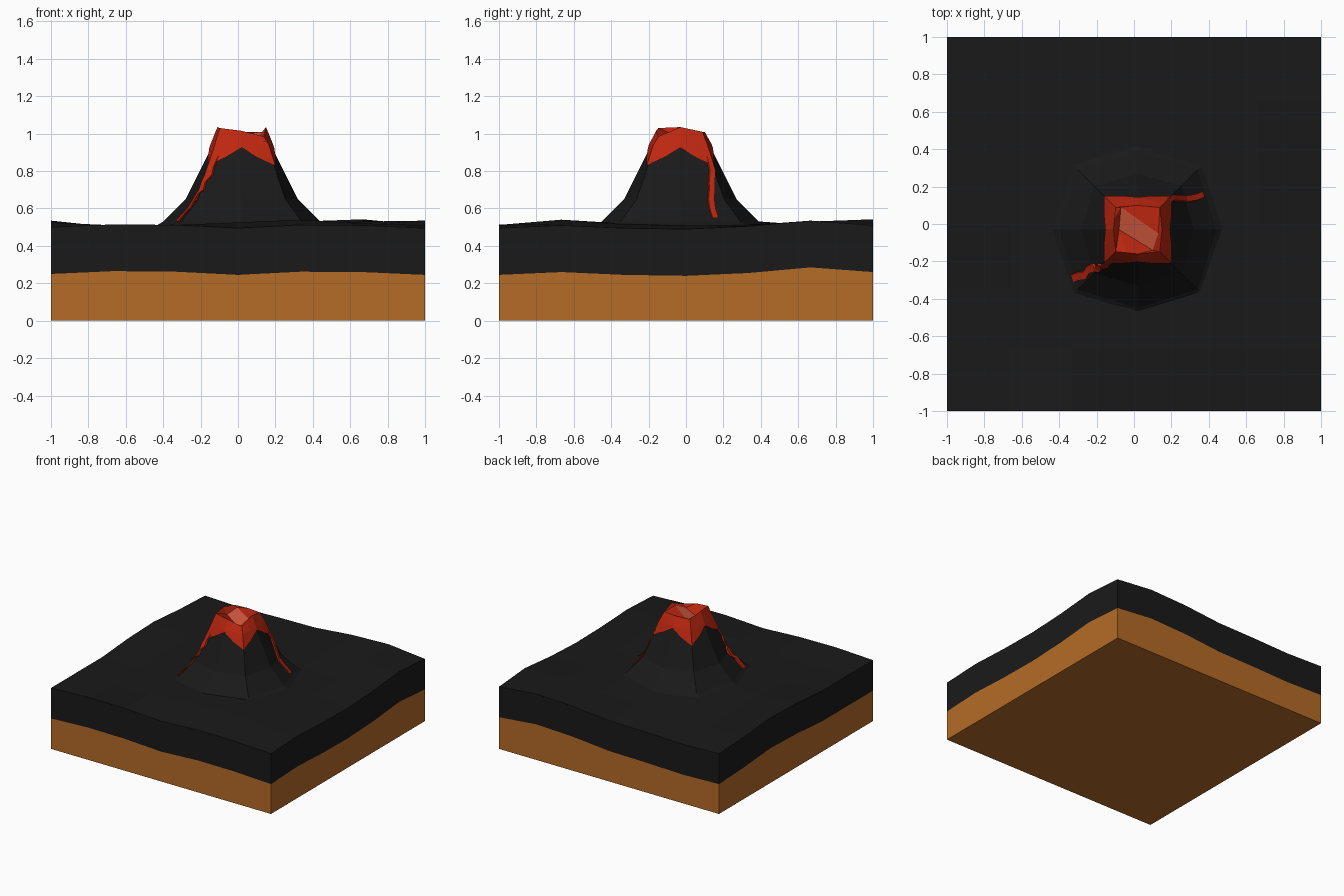
import bpy, math
from mathutils import Vector

if "Cube" in bpy.data.objects:
    bpy.data.objects.remove(bpy.data.objects["Cube"])

def material(name, rgb):
    m = bpy.data.materials.new(name)
    m.diffuse_color = (*rgb, 1)
    m.use_nodes = True
    m.node_tree.nodes["Principled BSDF"].inputs["Base Color"].default_value = m.diffuse_color
    return m

SAND = material("sand", (0.46, 0.145, 0.02))
ROCK = material("rock", (0.01, 0.01, 0.01))
LAVA = material("lava", (0.51, 0.02, 0.005))
GLOW = material("glow", (0.64, 0.10, 0.05))

def build(name, verts, faces, mat):
    me = bpy.data.meshes.new(name)
    me.from_pydata([tuple(v) for v in verts], [], faces)
    me.materials.append(mat)
    me.update()
    ob = bpy.data.objects.new(name, me)
    bpy.context.collection.objects.link(ob)
    return ob

# ---- ground layers: 7 x 7 wavy height grid, rows from front to back
N = 7
H = [[.250, .265, .262, .245, .262, .260, .245],
     [.250, .240, .255, .275, .290, .270, .260],
     [.250, .245, .265, .270, .270, .265, .245],
     [.275, .260, .260, .260, .260, .260, .240],
     [.285, .250, .260, .265, .265, .260, .255],
     [.260, .245, .250, .255, .265, .280, .285],
     [.245, .235, .245, .250, .280, .292, .260]]

def layer(name, low, high, mat):
    pos = [(-1 + i / 3, -1 + j / 3, i, j) for j in range(N) for i in range(N)]
    verts = [(x, y, low(i, j)) for x, y, i, j in pos]
    verts += [(x, y, high(i, j)) for x, y, i, j in pos]
    M, faces = N * N, []
    for j in range(N - 1):
        for i in range(N - 1):
            a = j * N + i
            q = [a, a + 1, a + N + 1, a + N]
            faces += [q[::-1], [k + M for k in q]]
    e = N - 1
    rim = [i for i in range(e)] + [j * N + e for j in range(e)]
    rim += [e * N + i for i in range(e, 0, -1)] + [j * N for j in range(e, 0, -1)]
    for k, a in enumerate(rim):
        b = rim[(k + 1) % len(rim)]
        faces.append([a, b, b + M, a + M])
    return build(name, verts, faces, mat)

layer("sand_layer", lambda i, j: 0, lambda i, j: H[j][i], SAND)
layer("rock_layer", lambda i, j: H[j][i], lambda i, j: H[j][i] + 0.25, ROCK)

# ---- cone surface: radius by height, rounded-square section
CX, CY = 0.02, -0.03
LEVELS = [.47, .53, .65, .92, 1.03]
RADII = [.52, .42, .30, .165, .13]
DIAG = [1.06, 1.08, 1.10, 1.22, 1.28]

def corner(k, z, off):
    n = 0
    while n < 3 and z > LEVELS[n + 1]:
        n += 1
    f = (z - LEVELS[n]) / (LEVELS[n + 1] - LEVELS[n])
    r = [RADII[m] * (DIAG[m] if k % 2 else 1) for m in (n, n + 1)]
    rad = r[0] + (r[1] - r[0]) * f + off
    a = math.pi * k / 4
    return Vector((CX + rad * math.cos(a), CY + rad * math.sin(a), z))

def surf(t, z, off=0.0):
    k = math.floor(t)
    return corner(k, z, off).lerp(corner(k + 1, z, off), t - k)

def ring_faces(n, rows):
    return [[r * n + i, r * n + (i + 1) % n, (r + 1) * n + (i + 1) % n, (r + 1) * n + i]
            for r in range(rows - 1) for i in range(n)]

rows = [.47, .53, .65, .92, .96]
verts = [surf(i, z) for z in rows for i in range(8)]
build("volcano_cone", verts, ring_faces(8, len(rows)), ROCK)

# ---- lava cap with jagged hem, uneven rim and crater wall
RIM = [1.035, 1.01, 1.01, 1.01, 1.035, 1.03, 1.015, .985]
HEM = [.925, .875, .83, .875]
n = 16
hem = [surf(i / 2, HEM[i % 4], .010) for i in range(n)]
shoulder = [surf(i / 2, .94, .010) for i in range(n)]
rim = []
for i in range(n):
    p = surf(i / 2, 1.03)
    p.z = (RIM[i // 2] + RIM[((i + 1) // 2) % 8]) / 2
    rim.append(p)
pool = [Vector(p) for p in ((.13, -.05, 1.01), (-.07, .09, .995),
                            (-.08, -.03, .98), (.10, -.14, .965))]
verts = hem + shoulder + rim + pool
faces = ring_faces(n, 3)
for i in range(n):
    j = (i + 1) % n
    a, b = 3 * n + i // 4, 3 * n + j // 4
    f = [2 * n + i, 2 * n + j, b]
    faces.append(f if a == b else f + [a])
build("lava_cap", verts, faces, LAVA)

# ---- glowing lava pool in the crater
build("lava_pool", pool, [[0, 1, 2, 3]], GLOW)

# ---- lava streams hugging the slope: (angle in degrees, height)
def stream(name, path, width):
    verts = []
    for deg, z in path:
        t = deg / 45
        r = (surf(t, z) - Vector((CX, CY, z))).length
        w = width / r / math.radians(45) / 2
        verts += [surf(t - w, z, .012), surf(t + w, z, .012),
                  surf(t + w, z, -.02), surf(t - w, z, -.02)]
    faces = ring_faces(4, len(path))
    m = len(verts)
    faces += [[3, 2, 1, 0], [m - 4, m - 3, m - 2, m - 1]]
    build(name, verts, [f[::-1] for f in faces], LAVA)

stream("front_left_stream",
       [(216, .53), (217, .56), (220, .60), (218, .63), (220, .68), (225, .70),
        (224, .74), (229, .78), (228, .82), (230, .88)], .04)
stream("back_right_stream",
       [(27, .55), (28, .60), (31, .65), (34, .70), (36, .74), (41, .80), (43, .88)], .03)
